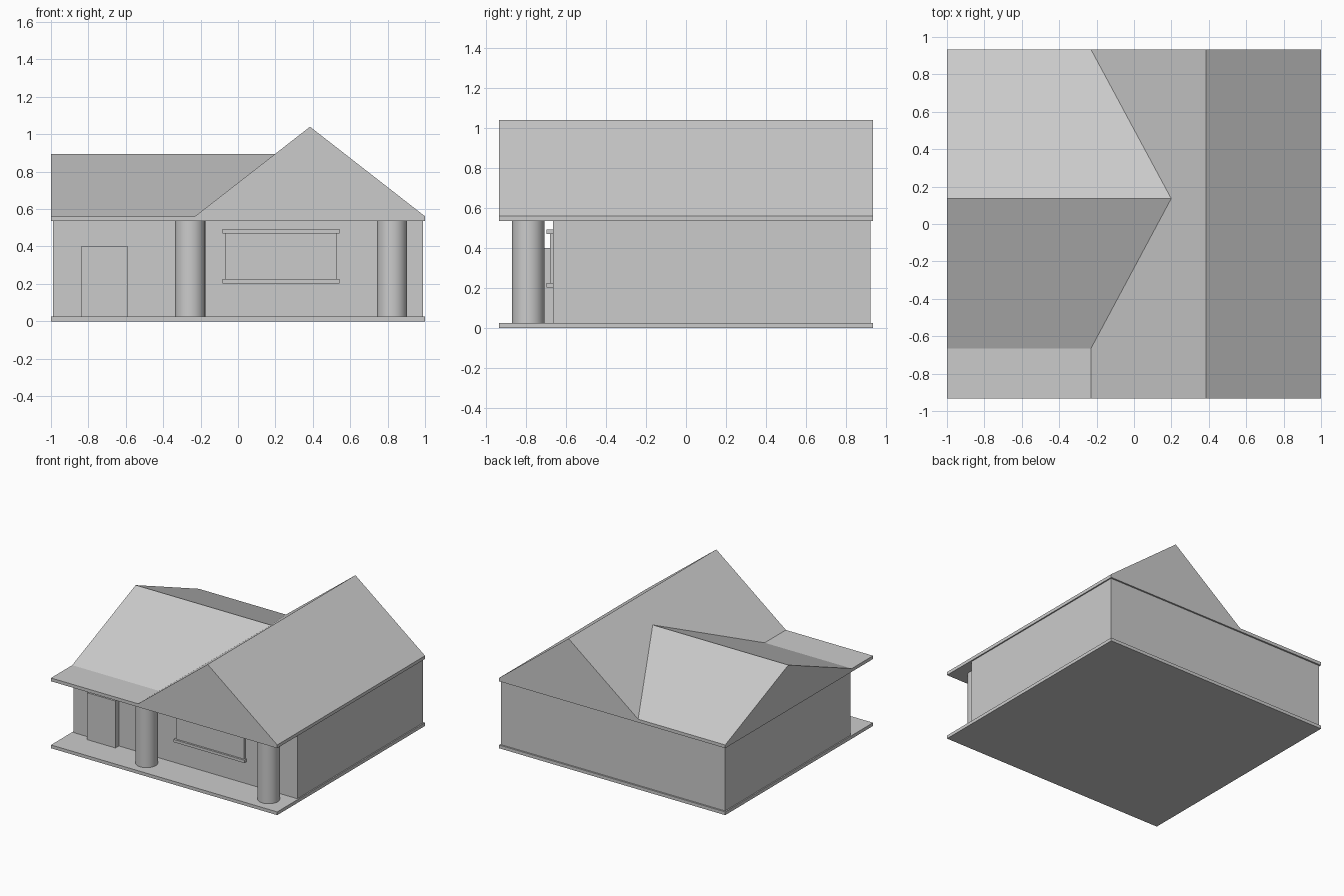
import bpy, bmesh

if "Cube" in bpy.data.objects:
    bpy.data.objects.remove(bpy.data.objects["Cube"])


def make_object(name, verts, faces):
    mesh = bpy.data.meshes.new(name)
    mesh.from_pydata(verts, [], faces)
    bm = bmesh.new()
    bm.from_mesh(mesh)
    bmesh.ops.recalc_face_normals(bm, faces=bm.faces)
    bm.to_mesh(mesh)
    bm.free()
    obj = bpy.data.objects.new(name, mesh)
    bpy.context.collection.objects.link(obj)
    return obj


def loft(name, start, end):
    """Solid between two matching outlines."""
    n = len(start)
    faces = [tuple(range(n)), tuple(range(n, 2 * n))]
    faces += [(i, (i + 1) % n, (i + 1) % n + n, i + n) for i in range(n)]
    return make_object(name, start + end, faces)


def box(name, x0, x1, y0, y1, z0, z1):
    outline = [(x0, z0), (x1, z0), (x1, z1), (x0, z1)]
    return loft(name, [(x, y0, z) for x, z in outline], [(x, y1, z) for x, z in outline])


HALF_Y = 0.933
FLOOR, CEILING, EAVE = 0.026, 0.535, 0.561
WALL_FRONT = -0.665

# Floor slab and house body
box("floor_slab", -1, 1, -HALF_Y, HALF_Y, 0, FLOOR)
box("walls", -0.99, 0.99, WALL_FRONT, 0.92, FLOOR, CEILING)

# Eave slab and main gable share one front profile
valley_x, ridge_x, ridge_z = -0.23, 0.385, 1.04
profile = [(-1, CEILING), (1, CEILING), (1, EAVE), (ridge_x, ridge_z), (valley_x, EAVE), (-1, EAVE)]
loft("main_roof", [(x, -HALF_Y, z) for x, z in profile], [(x, HALF_Y, z) for x, z in profile])

# Side gable, cut off along the slope of the main roof
side = [(WALL_FRONT, EAVE), (0.136, 0.895), (HALF_Y, EAVE)]
slope = (ridge_x - valley_x) / (ridge_z - EAVE)
loft("side_roof", [(-1, y, z) for y, z in side],
     [(valley_x + (z - EAVE) * slope, y, z) for y, z in side])

# Porch columns
for name, x in (("left_column", -0.256), ("right_column", 0.823)):
    bpy.ops.mesh.primitive_cylinder_add(vertices=32, radius=0.081, depth=CEILING - FLOOR,
                                        location=(x, -0.788, (CEILING + FLOOR) / 2))
    bpy.context.object.name = name
    bpy.ops.object.shade_smooth_by_angle()

# Door and window
box("door", -0.84, -0.588, -0.708, WALL_FRONT, FLOOR, 0.401)
box("window_pane", -0.07, 0.53, -0.68, WALL_FRONT, 0.225, 0.47)
for name, z in (("window_sill", 0.203), ("window_lintel", 0.47)):
    box(name, -0.082, 0.542, -0.695, WALL_FRONT, z, z + 0.022)
